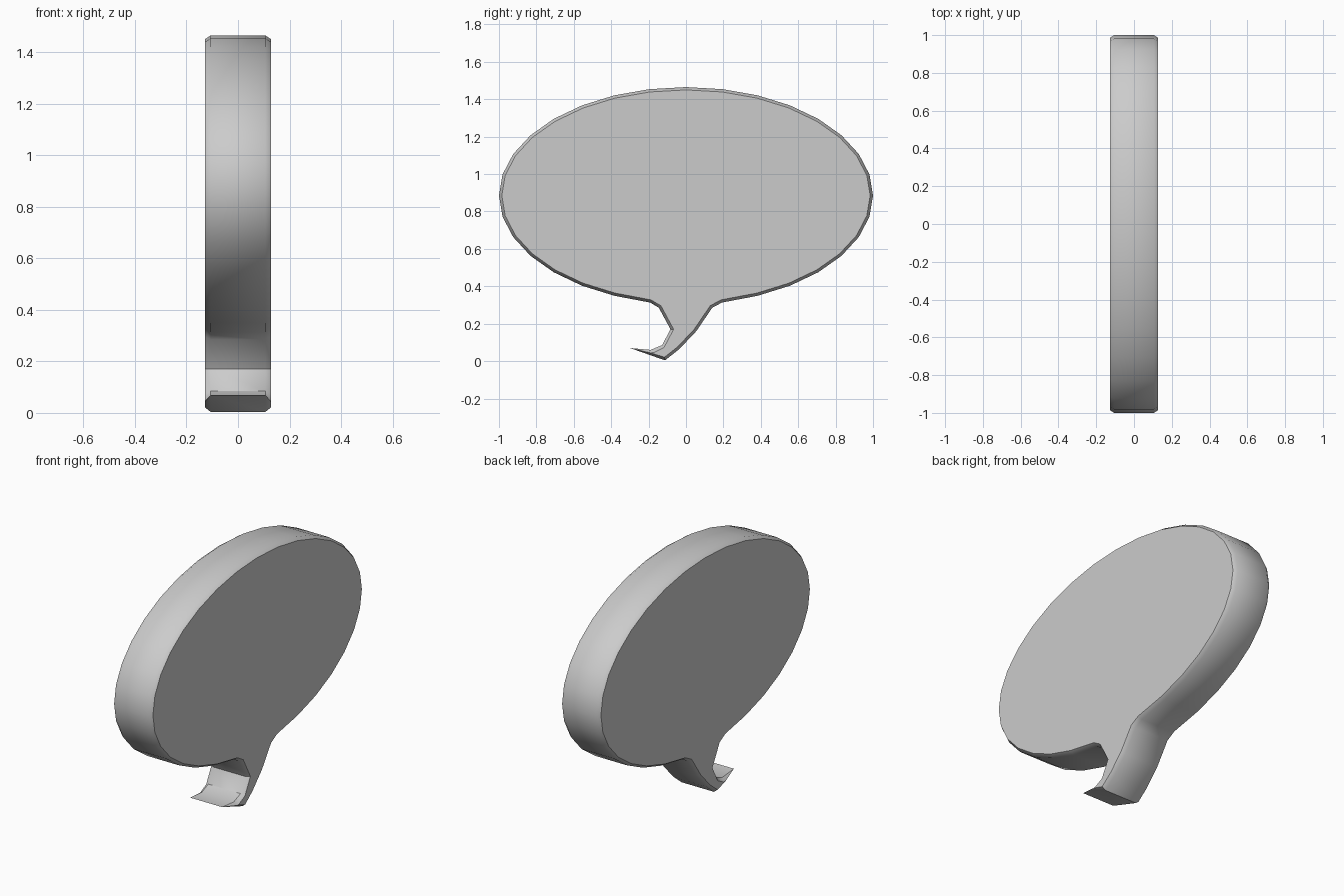
import bpy, bmesh, math
from mathutils import Vector

if "Cube" in bpy.data.objects:
    bpy.data.objects.remove(bpy.data.objects["Cube"])

HALF = 0.128      # half thickness
CH = 0.015        # chamfer inset of the faces
CH_X = 0.022      # chamfer depth along the thickness

# outline (y, z): 32-sided ellipse, open at the bottom for the tail
outline = []
for k in range(2, 31):
    a = -math.pi / 2 + k * math.tau / 32
    outline.append(Vector((math.cos(a), 0.885 + 0.58 * math.sin(a))))

# tail, from the left root round the tip to the right root
tail = [(-0.192, 0.313), (-0.145, 0.285), (-0.083, 0.17), (-0.128, 0.085),
        (-0.19, 0.060), (-0.30, 0.070), (-0.112, 0.004), (-0.035, 0.065),
        (0.055, 0.16), (0.14, 0.285), (0.192, 0.313)]
outline += [Vector(p) for p in tail]
n = len(outline)

# inset outline for the flat faces
inset = []
for i, p in enumerate(outline):
    d0 = (p - outline[i - 1]).normalized()
    d1 = (outline[(i + 1) % n] - p).normalized()
    m = Vector((-d0.y - d1.y, d0.x + d1.x)).normalized()
    c = max(0.5, m.dot(Vector((-d0.y, d0.x))))
    inset.append(p + m * CH / c)
tip = n - len(tail) + 5
inset[tip - 1] = Vector((-0.172, 0.046))   # thin tip tapers off
inset[tip] = Vector((-0.19, 0.044))

# speech bubble body: two faces, chamfers and rim
bm = bmesh.new()
rings = []
for x, prof in ((-HALF, inset), (-HALF + CH_X, outline),
                (HALF - CH_X, outline), (HALF, inset)):
    rings.append([bm.verts.new((x, p.x, p.y)) for p in prof])
for a, b in zip(rings, rings[1:]):
    for i in range(n):
        j = (i + 1) % n
        bm.faces.new((a[i], a[j], b[j], b[i]))
bm.faces.new(rings[-1])
bm.faces.new(rings[0][::-1])
bmesh.ops.recalc_face_normals(bm, faces=bm.faces)

mesh = bpy.data.meshes.new("speech_bubble")
bm.to_mesh(mesh)
bm.free()
obj = bpy.data.objects.new("speech_bubble", mesh)
bpy.context.collection.objects.link(obj)
bpy.context.view_layer.objects.active = obj
obj.select_set(True)
bpy.ops.object.shade_smooth_by_angle(angle=math.radians(35))
